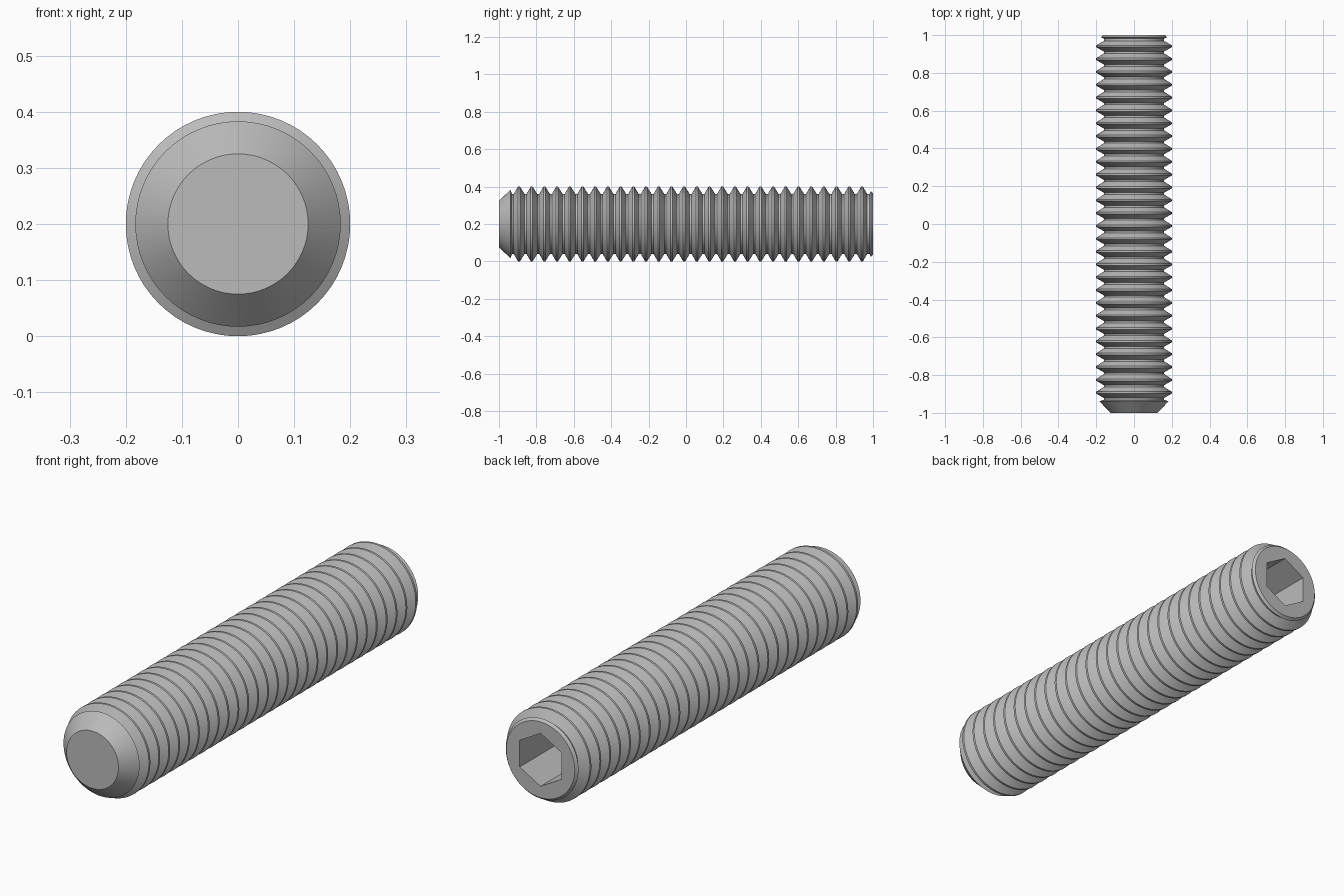
import bpy
import bmesh
import math

if "Cube" in bpy.data.objects:
    bpy.data.objects.remove(bpy.data.objects["Cube"], do_unlink=True)

SEGMENTS = 64
AXIS_Z = 0.2
CREST_R, ROOT_R = 0.2, 0.16
CREST_HALF, ROOT_HALF = 0.005, 0.006
THREADS = 28
FIRST, LAST = -0.893, 0.941
PITCH = (LAST - FIRST) / (THREADS - 1)
HEX_R, HEX_DEPTH = 0.1155, 0.32

steel = bpy.data.materials.new("steel grey")
steel.use_nodes = True
colour = (0.5, 0.5, 0.5, 1)
steel.diffuse_color = colour
steel.node_tree.nodes["Principled BSDF"].inputs["Base Color"].default_value = colour


def ring(bm, y, radius, count):
    """Closed loop of vertices around the screw axis, starting at the top."""
    angles = [math.tau * i / count for i in range(count)]
    return [bm.verts.new((radius * math.sin(a), y, AXIS_Z + radius * math.cos(a)))
            for a in angles]


def skin(bm, a, b):
    """Quads between two loops of equal size."""
    n = len(a)
    for i in range(n):
        j = (i + 1) % n
        bm.faces.new((a[i], a[j], b[j], b[i]))


# Profile: chamfered point, ridges separated by narrow roots, chamfered rear rim
profile = [(-1, 0.125), (-0.938, 0.183)]
for k in range(THREADS):
    crest = FIRST + k * PITCH
    root = crest - PITCH / 2
    profile += [(root - ROOT_HALF + 0.002, ROOT_R), (root + ROOT_HALF, ROOT_R),
                (crest - CREST_HALF, CREST_R), (crest + CREST_HALF, CREST_R)]
root = LAST + PITCH / 2
profile += [(root - ROOT_HALF, ROOT_R), (root + ROOT_HALF, ROOT_R),
            (0.989, 0.175), (1, 0.165)]

bm = bmesh.new()
rings = [ring(bm, y, r, SEGMENTS) for y, r in profile]
for a, b in zip(rings, rings[1:]):
    skin(bm, a, b)
bm.faces.new(rings[0])

# Hexagonal socket with a flat floor
mouth = ring(bm, 1, HEX_R, 6)
floor = ring(bm, 1 - HEX_DEPTH, HEX_R, 6)
skin(bm, mouth, floor)
bm.faces.new(floor)

# Flat rear face around the socket
bm.edges.ensure_lookup_table()
rim = [e for e in bm.edges if e.is_boundary]
bmesh.ops.triangle_fill(bm, edges=rim, use_beauty=True, normal=(0, 1, 0))
bmesh.ops.recalc_face_normals(bm, faces=bm.faces)

mesh = bpy.data.meshes.new("threaded_set_screw")
bm.to_mesh(mesh)
bm.free()
mesh.materials.append(steel)
screw = bpy.data.objects.new("threaded_set_screw", mesh)
bpy.context.collection.objects.link(screw)

# Smooth around the barrel, crisp at the thread edges
bpy.ops.object.select_all(action="DESELECT")
screw.select_set(True)
bpy.context.view_layer.objects.active = screw
bpy.ops.object.shade_smooth_by_angle(angle=math.radians(25))
